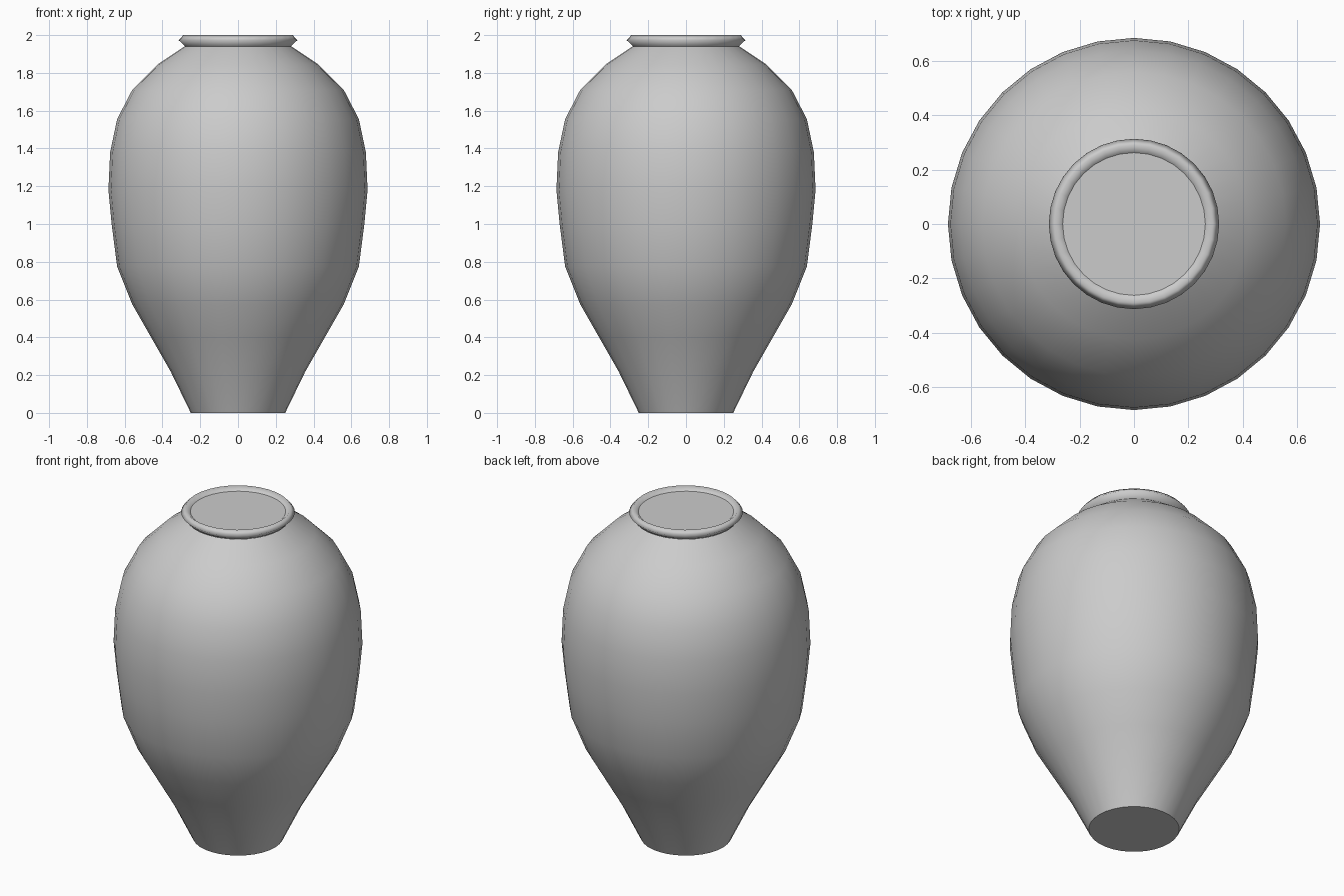
import bpy, bmesh, math

if "Cube" in bpy.data.objects:
    bpy.data.objects.remove(bpy.data.objects["Cube"])

SIDES = 32

clay = bpy.data.materials.new("clay grey")
clay.diffuse_color = (0.6, 0.6, 0.6, 1)
clay.use_nodes = True
clay.node_tree.nodes["Principled BSDF"].inputs["Base Color"].default_value = clay.diffuse_color


def lathe(name, profile, cap_bottom=False, cap_top=False):
    """Spin a (radius, height) profile round z; walls smooth, caps flat."""
    bm = bmesh.new()
    rings = [[bm.verts.new((r * math.cos(a), r * math.sin(a), z))
              for a in (2 * math.pi * i / SIDES for i in range(SIDES))]
             for r, z in profile]
    for low, high in zip(rings, rings[1:]):
        for i in range(SIDES):
            j = (i + 1) % SIDES
            bm.faces.new((low[i], low[j], high[j], high[i])).smooth = True
    caps = []
    if cap_bottom:
        caps.append(bm.faces.new(rings[0][::-1]))
    if cap_top:
        caps.append(bm.faces.new(rings[-1]))
    for cap in caps:
        for edge in cap.edges:
            edge.smooth = False
    mesh = bpy.data.meshes.new(name)
    bm.to_mesh(mesh)
    bm.free()
    mesh.materials.append(clay)
    obj = bpy.data.objects.new(name, mesh)
    bpy.context.collection.objects.link(obj)
    return obj


# Body: narrow foot, wide belly, rounded shoulder
lathe("vase_body", [(0.25, 0), (0.357, 0.22), (0.46, 0.40), (0.56, 0.575),
                    (0.64, 0.775), (0.669, 1.0), (0.686, 1.18), (0.677, 1.38),
                    (0.64, 1.555), (0.56, 1.71), (0.425, 1.845), (0.283, 1.94)],
      cap_bottom=True)

# Rolled rim, closed inside by a flat disc
lathe("vase_rim", [(0.28, 1.94), (0.314, 1.973), (0.29, 2.0), (0.263, 1.977)],
      cap_top=True)
